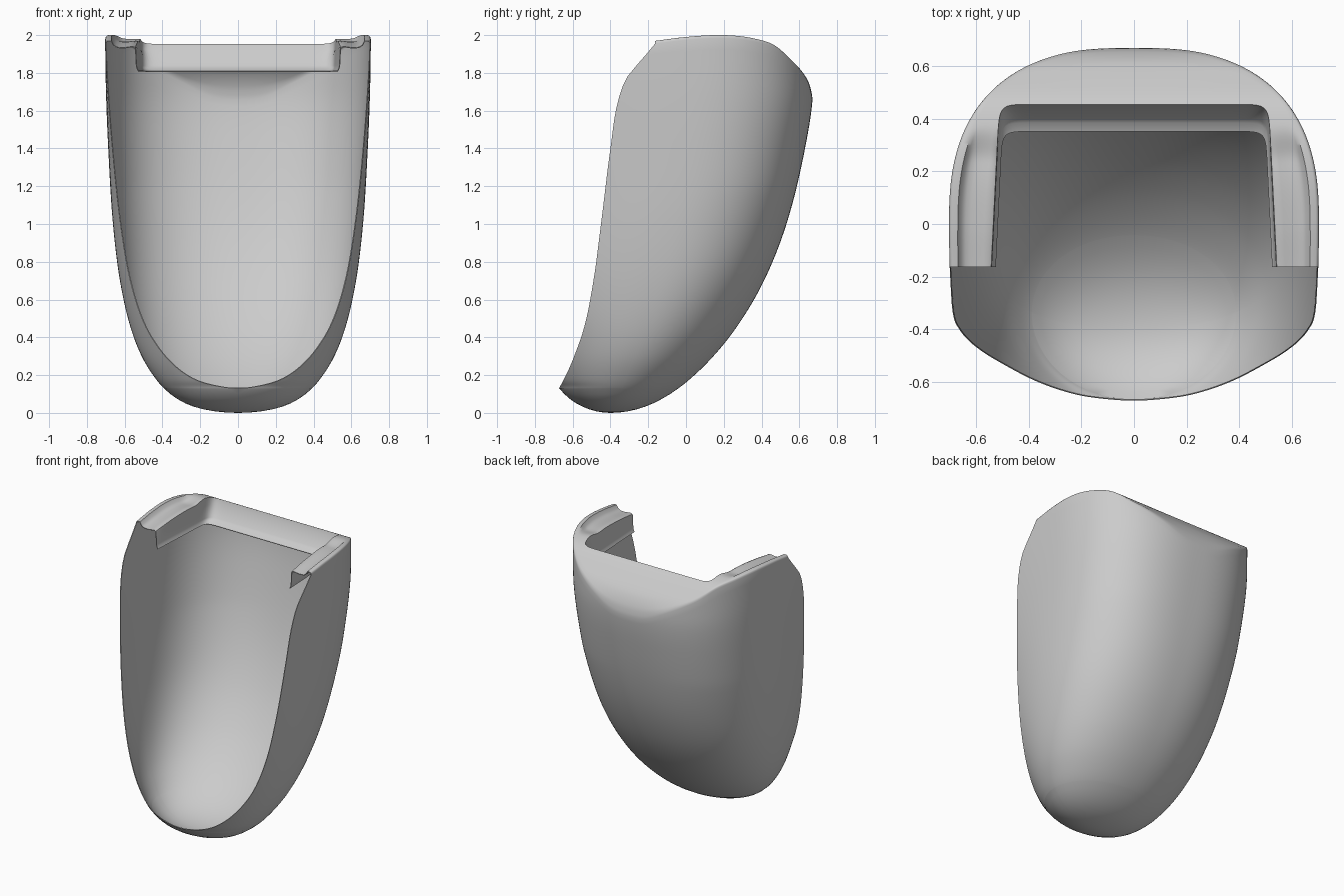
import bpy, bmesh, math

if "Cube" in bpy.data.objects:
    bpy.data.objects.remove(bpy.data.objects["Cube"])

def curve(pts, root=False):
    """Smooth curve through (key, value) points; root spaces the keys by square root."""
    k0 = pts[0][0]
    key = (lambda z: math.sqrt(max(z - k0, 0))) if root else (lambda z: z)
    xs, ys = [key(p[0]) for p in pts], [p[1] for p in pts]
    sl = [(ys[i + 1] - ys[i]) / (xs[i + 1] - xs[i]) for i in range(len(xs) - 1)]
    m = [sl[0]] + [(a + b) / 2 for a, b in zip(sl, sl[1:])] + [sl[-1]]

    def f(z):
        x = min(max(key(z), xs[0]), xs[-1])
        i = max(j for j in range(len(xs) - 1) if xs[j] <= x)
        h = xs[i + 1] - xs[i]
        t = (x - xs[i]) / h
        return (ys[i] * (2*t**3 - 3*t*t + 1) + ys[i + 1] * (3*t*t - 2*t**3)
                + h * (m[i] * (t**3 - 2*t*t + t) + m[i + 1] * (t**3 - t*t)))
    return f

LIP = 0.13  # height of the front lip
half_width = curve([(0, 0), (.03, .225), (.07, .315), (.13, .392), (.2, .45), (.3, .51), (.45, .568),
                    (.7, .625), (1, .662), (1.4, .687), (1.7, .699), (2, .704)], True)
back_y = curve([(0, -.4), (.03, -.225), (.07, -.135), (.13, -.04), (.2, .045), (.3, .145), (.45, .265),
                (.7, .413), (1, .532), (1.4, .63), (1.66, .67), (1.8, .672), (2, .672)], True)
mid_y = curve([(0, -.4), (.03, -.385), (.13, -.34), (.3, -.27), (.7, -.15), (1, -.1), (1.4, -.03), (1.7, 0), (2, 0)])
under_y = curve([(0, -.4), (.03, -.54), (.07, -.61), (LIP, -.672)], True)
edge_y = curve([(LIP, -.672), (.2, -.635), (.3, -.592), (.45, -.54), (.7, -.49), (1, -.45), (1.4, -.40),
                (1.65, -.36), (1.78, -.31), (1.87, -.235), (1.96, -.16), (2, -.14)])
edge_x = curve([(LIP, 0), (.14, .1), (.165, .2), (.22, .3), (.33, .41), (.47, .495), (.7, .57),
                (1, .622), (1.4, .665), (1.8, .694), (2, .703)], True)
top_z = curve([(-.2, 1.965), (-.16, 1.97), (0, 1.99), (.2, 2.0), (.36, 1.982), (.47, 1.945),
               (.55, 1.875), (.63, 1.785), (.655, 1.735), (.672, 1.67)])

NF, NB = 12, 64  # columns on the front flank and on the back

def section(i, z):
    """Point i of the half section at height z, from the front edge to the back centre."""
    w, ym = half_width(z), mid_y(z)
    if i < NF:
        yf, xe = (under_y(z), 0) if z <= LIP else (edge_y(z), edge_x(z))
        tmax = math.acos(min(xe / w, .999)) if w > 1e-6 else math.pi / 2
        t = tmax * (1 - i / NF)
        return w * math.cos(t), ym - (ym - yf) * math.sin(t) / math.sin(tmax)
    t = math.pi / 2 * (i - NF) / NB
    n = 2 + .55 * min(z / 1.2, 1)
    c = max(math.cos(t), 0) if i < NF + NB else 0
    return w * c ** (2 / n), ym + (back_y(z) - ym) * math.sin(t) ** (2 / n)

# outer wall, trimmed just below the sloping crown
levels = [LIP * (k / 8) ** 2 for k in range(9)] + [LIP + (2 - LIP) * (k / 60) ** 2 for k in range(1, 61)]
cols = range(NF + NB + 1)
tops = []
for i in cols:
    z = 1.9
    for _ in range(12):
        z = top_z(section(i, z)[1])
    tops.append(z - .016)
rows = []
for s in levels:
    row = []
    for i in cols:
        z = s if s < 1.2 else 1.2 + (s - 1.2) / .8 * (tops[i] - 1.2)
        row.append((*section(i, z), z))
    rows.append(row)

# crown flange with rounded rim and side recesses, running in to the U-shaped opening
CY = -.165

def opening(p, a, b):
    dx, dy = p[0], max(p[1] - CY, 0)
    k = ((dx / a) ** 24 + (dy / b) ** 24) ** (-1 / 24)
    y = CY + dy * k
    return dx * k * (1 + .055 * (.4 - y) / .56), y  # opening flares slightly to the front

rim = rows[-1]
for f, g, drop in ((.012, 0, .007), (.035, 0, .002), (.07, 0, 0), (.2, 0, 0), (.28, .65, 0), (.38, .95, 0),
                   (.5, 1, 0), (.65, 1, 0), (.8, .9, 0), (.92, .85, 0), (1, 1, 0)):
    row = []
    for p in rim:
        hx, hy = opening(p, .515, .62)
        x, y = p[0] + (hx - p[0]) * f, p[1] + (hy - p[1]) * f
        m = min(max((.38 - y) / .14, 0), 1)
        row.append((x, y, top_z(y) - drop - .035 * g * m * m * (3 - 2 * m)))
    rows.append(row)

# turned-down lip around the opening
for a, b, z in ((.512, .612, 1.925), (.508, .565, 1.84), (.505, .55, 1.825), (.498, .517, 1.81)):
    rows.append([(*opening(p, a, b), z) for p in rim])

bm = bmesh.new()
grid = [[bm.verts.new(p) for p in row] for row in rows]
for lo, hi in zip(grid, grid[1:]):
    for i in cols[:-1]:
        bm.faces.new((lo[i], lo[i + 1], hi[i + 1], hi[i]))
bmesh.ops.remove_doubles(bm, verts=bm.verts, dist=1e-5)
bmesh.ops.dissolve_degenerate(bm, edges=bm.edges, dist=1e-6)
mesh = bpy.data.meshes.new("pedestal_shell")
bm.to_mesh(mesh)
bm.free()
shell = bpy.data.objects.new("pedestal_shell", mesh)
bpy.context.collection.objects.link(shell)

mirror = shell.modifiers.new("mirror", 'MIRROR')
mirror.merge_threshold = .0005
wall = shell.modifiers.new("wall", 'SOLIDIFY')
wall.thickness = .005
wall.offset = -1

bpy.context.view_layer.objects.active = shell
shell.select_set(True)
bpy.ops.object.modifier_apply(modifier="mirror")
bpy.ops.object.modifier_apply(modifier="wall")
bpy.ops.object.shade_smooth_by_angle(angle=math.radians(45))
